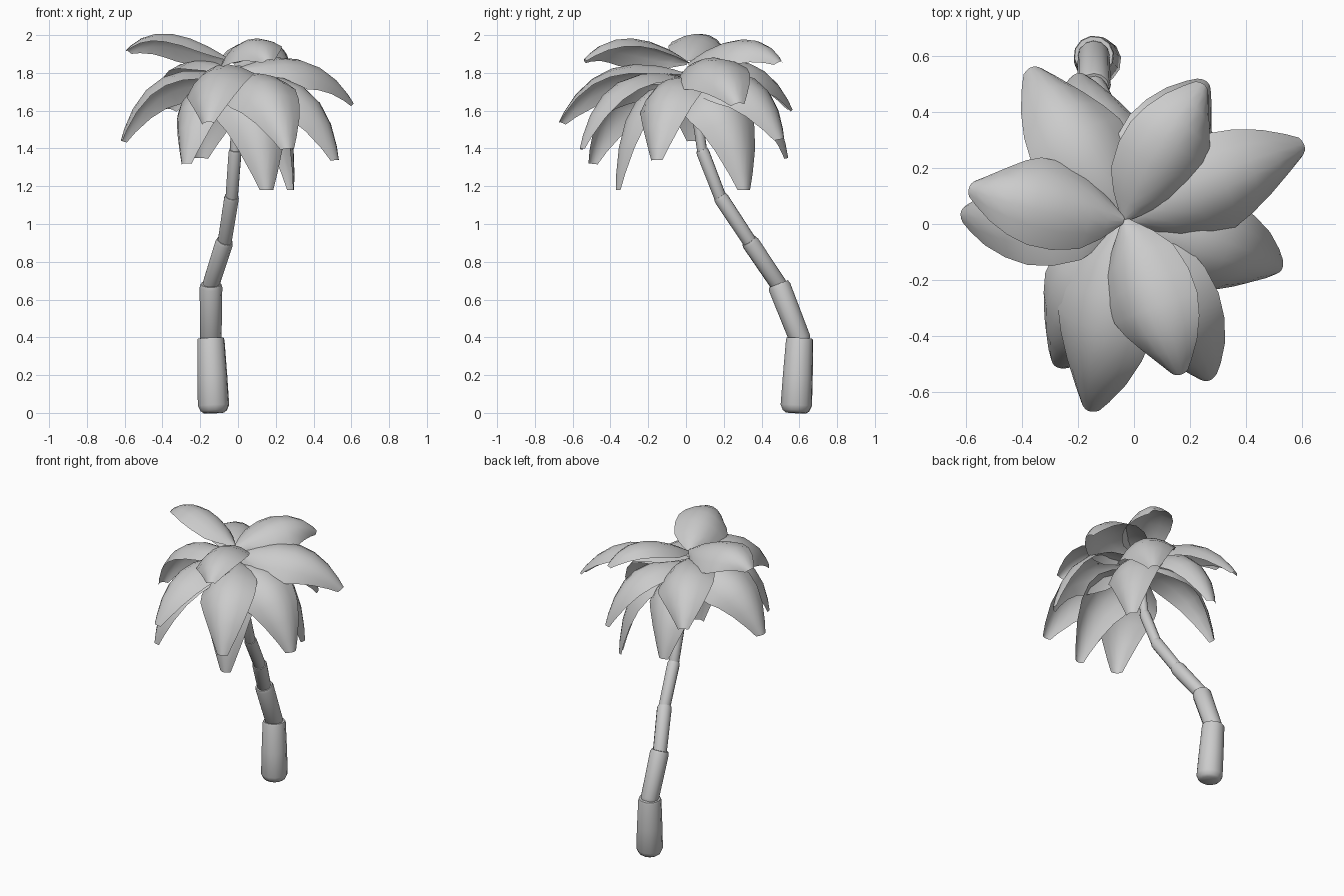
import bpy, bmesh, math
from mathutils import Vector

cube = bpy.data.objects.get("Cube")
if cube:
    bpy.data.objects.remove(cube)

grey = bpy.data.materials.new("light_grey")
grey.use_nodes = True
grey.diffuse_color = (0.6, 0.6, 0.6, 1)
grey.node_tree.nodes["Principled BSDF"].inputs["Base Color"].default_value = (0.6, 0.6, 0.6, 1)


def finish(name, bm, angle):
    bmesh.ops.recalc_face_normals(bm, faces=bm.faces)
    mesh = bpy.data.meshes.new(name)
    bm.to_mesh(mesh)
    bm.free()
    mesh.materials.append(grey)
    obj = bpy.data.objects.new(name, mesh)
    bpy.context.collection.objects.link(obj)
    bpy.ops.object.select_all(action='DESELECT')
    obj.select_set(True)
    bpy.context.view_layer.objects.active = obj
    bpy.ops.object.shade_smooth_by_angle(angle=math.radians(angle))


def trunk_segment(name, start, end, profile, sides=12):
    """Lathe of (fraction along axis, radius) between two points."""
    start, end = Vector(start), Vector(end)
    turn = (end - start).to_track_quat('Z', 'Y')
    bm = bmesh.new()
    rings = []
    for t, r in profile:
        ring = []
        for i in range(sides):
            a = math.tau * i / sides
            offset = turn @ Vector((r * math.cos(a), r * math.sin(a), 0))
            ring.append(bm.verts.new(start.lerp(end, t) + offset))
        rings.append(ring)
    for lo, hi in zip(rings, rings[1:]):
        for i in range(sides):
            j = (i + 1) % sides
            bm.faces.new((lo[i], lo[j], hi[j], hi[i]))
    bm.faces.new(rings[0][::-1])
    bm.faces.new(rings[-1])
    finish(name, bm, 40)


# Leaning trunk: each section ends in a slightly wider collar
joints = [(-0.128, 0.582, 0), (-0.144, 0.602, 0.395), (-0.143, 0.49, 0.68), (-0.07, 0.335, 0.91),
          (-0.033, 0.18, 1.145), (-0.015, 0.085, 1.39), (-0.01, 0.03, 1.77)]
radii = [0.073, 0.06, 0.047, 0.04, 0.035, 0.028]
for n, r in enumerate(radii):
    if n == 0:
        shape = [(0, 0.055), (0.03, 0.071), (0.1, 0.084), (0.5, 0.08), (0.97, r), (1, r * 0.95)]
    else:
        shape = [(-0.06, r * 0.85), (0, r * 0.95), (0.95, r), (1.01, r * 0.9)]
    trunk_segment(f"trunk_section_{n + 1}", joints[n], joints[n + 1], shape)

# Frond outline: (fraction along the frond, half width)
OUTLINE = [(0, 0.02), (0.08, 0.1), (0.17, 0.158), (0.32, 0.185), (0.48, 0.185),
           (0.64, 0.16), (0.8, 0.118), (0.93, 0.068), (1, 0.036)]
ROLL = math.radians(18)


def frond(name, tip, width, across=6):
    """Domed leaf sheet, rolled like a propeller blade, arching from crown to tip."""
    tip = Vector(tip)
    root = Vector((-0.035, 0.015, 1.5 + 0.19 * tip.z))
    out = Vector((tip.x - root.x, tip.y - root.y, 0)).normalized()
    reach = (tip - root).xy.length
    # Lower fronds arch further out before hanging
    bend = root + out * reach * (0.66 + 0.7 * max(0, 1.6 - tip.z))
    bend.z = 1.35 + 0.4 * tip.z
    flat = out.cross(Vector((0, 0, 1)))
    bm = bmesh.new()
    rows = []
    for t, w in OUTLINE:
        w *= width
        dome = w * 0.55
        p = root * (1 - t) ** 2 + bend * 2 * t * (1 - t) + tip * t * t
        d = ((bend - root) * (1 - t) + (tip - bend) * t).normalized()
        lift = flat.cross(d)
        foot = p - lift * dome
        side = flat * math.cos(ROLL) - lift * math.sin(ROLL)
        up = lift * math.cos(ROLL) + flat * math.sin(ROLL)
        rows.append([])
        for i in range(across + 1):
            s = 2 * i / across - 1
            rows[-1].append(bm.verts.new(foot + side * w * s + up * dome * (1 - s * s)))
    for a, b in zip(rows, rows[1:]):
        for i in range(across):
            bm.faces.new((a[i], a[i + 1], b[i + 1], b[i]))
    finish(name, bm, 80)


# Crown tiers: relative frond width, then the frond tips
tiers = {
    "upper": (0.9, [(0.165, -0.54, 1.87), (-0.59, 0.13, 1.92), (0.25, 0.5, 1.86)]),
    "middle": (1, [(0.61, 0.28, 1.64), (-0.16, -0.67, 1.54), (-0.37, 0.56, 1.61),
                   (-0.62, 0.04, 1.44)]),
    "lower": (1, [(0.27, -0.56, 1.4), (0.53, -0.16, 1.34), (-0.28, -0.51, 1.32),
                  (-0.2, 0.54, 1.35), (0.26, 0.51, 1.45)]),
    "hanging": (1, [(0.16, -0.37, 1.18), (0.29, 0.32, 1.18)]),
}
for tier, (width, tips) in tiers.items():
    for n, tip in enumerate(tips):
        frond(f"{tier}_frond_{n + 1}", tip, width)
